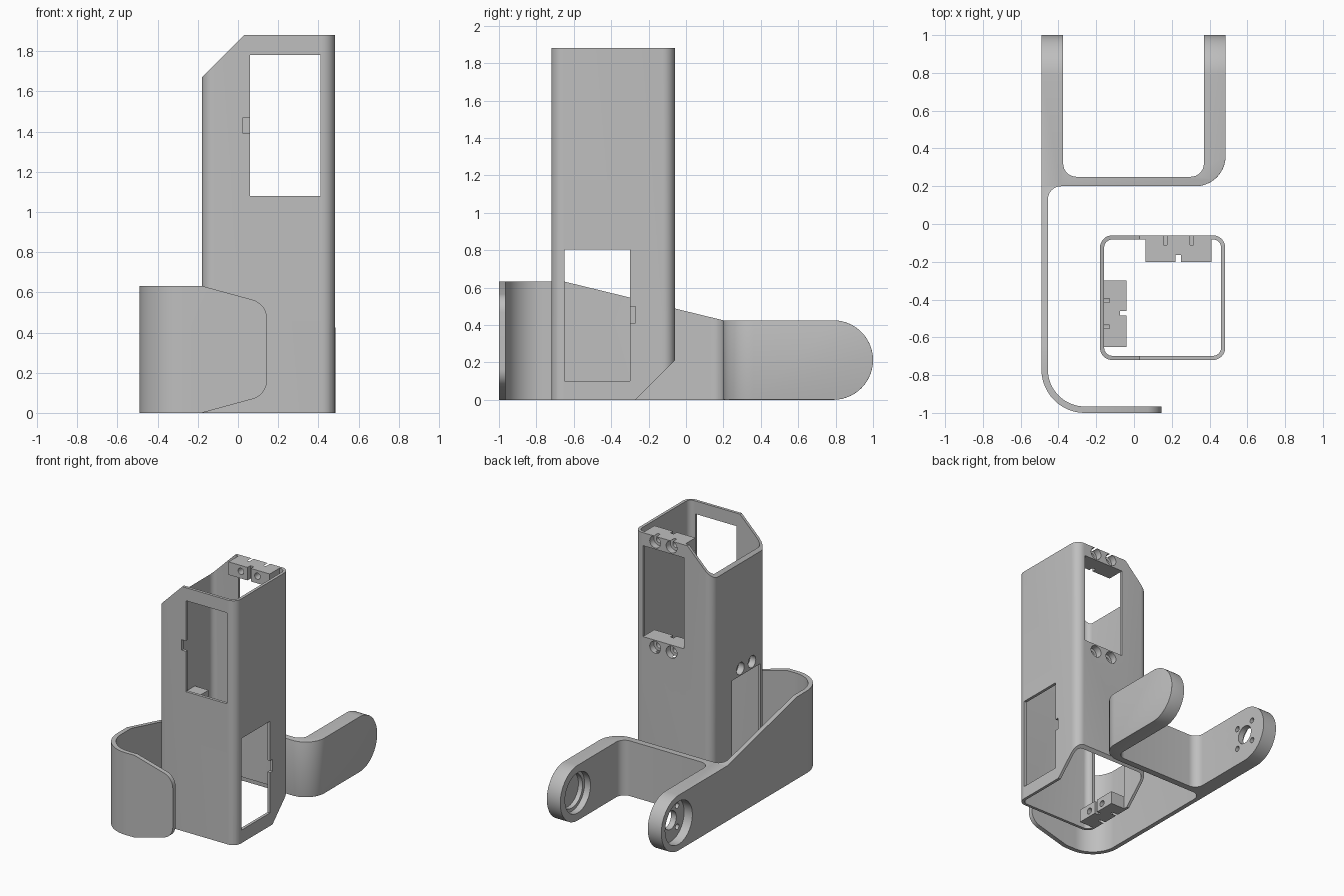
import bpy, bmesh, math
from mathutils import Vector

if "Cube" in bpy.data.objects:
    bpy.data.objects.remove(bpy.data.objects["Cube"])

grey = bpy.data.materials.new("plain_grey")
grey.diffuse_color = (0.52, 0.52, 0.52, 1)
grey.use_nodes = True
grey.node_tree.nodes["Principled BSDF"].inputs["Base Color"].default_value = grey.diffuse_color


def arc(cx, cy, r, a0, a1, n=12):
    return [(cx + r * math.cos(math.radians(a0 + (a1 - a0) * i / n)),
             cy + r * math.sin(math.radians(a0 + (a1 - a0) * i / n))) for i in range(n + 1)]


def circle(cx, cy, r, n=32):
    return arc(cx, cy, r, 0, 360, n)[:-1]


def rect(x0, x1, y0, y1):
    return [(x0, y0), (x1, y0), (x1, y1), (x0, y1)]


def rounded(x0, x1, y0, y1, r):
    return (arc(x0 + r, y0 + r, r, 180, 270, 8) + arc(x1 - r, y0 + r, r, 270, 360, 8)
            + arc(x1 - r, y1 - r, r, 0, 90, 8) + arc(x0 + r, y1 - r, r, 90, 180, 8))


def prism(name, pts, axis, lo, hi):
    """Extrude a 2D outline along an axis: x uses (y,z), y uses (x,z), z uses (x,y)."""
    place = {"x": lambda p, t: (t, p[0], p[1]),
             "y": lambda p, t: (p[0], t, p[1]),
             "z": lambda p, t: (p[0], p[1], t)}[axis]
    bm = bmesh.new()
    face = bm.faces.new([bm.verts.new(place(p, lo)) for p in pts])
    ext = bmesh.ops.extrude_face_region(bm, geom=[face])
    move = Vector(place((0, 0), hi - lo))
    bmesh.ops.translate(bm, vec=move, verts=[v for v in ext["geom"] if isinstance(v, bmesh.types.BMVert)])
    bmesh.ops.recalc_face_normals(bm, faces=bm.faces)
    me = bpy.data.meshes.new(name)
    bm.to_mesh(me)
    bm.free()
    me.materials.append(grey)
    ob = bpy.data.objects.new(name, me)
    bpy.context.collection.objects.link(ob)
    return ob


def combine(ob, op, pts, axis, lo, hi):
    """Apply one boolean with a temporary prism."""
    tool = prism("tool", pts, axis, lo, hi)
    mod = ob.modifiers.new("cut", "BOOLEAN")
    mod.operation, mod.solver, mod.object = op, "EXACT", tool
    bpy.context.view_layer.objects.active = ob
    bpy.ops.object.modifier_apply(modifier=mod.name)
    bpy.data.objects.remove(tool)


def finish(ob):
    bpy.ops.object.select_all(action="DESELECT")
    ob.select_set(True)
    bpy.context.view_layer.objects.active = ob
    bpy.ops.object.shade_smooth_by_angle(angle=math.radians(30))


# Hollow upright post
post = prism("post", rounded(-0.18, 0.483, -0.72, -0.06, 0.065), "z", -0.1, 2.0)
combine(post, "DIFFERENCE", rounded(-0.158, 0.461, -0.698, -0.082, 0.043), "z", -0.2, 2.1)

# Upper window through front and back, lower window through both sides
combine(post, "DIFFERENCE", rect(0.06, 0.41, 1.08, 1.78), "y", -0.9, 0.1)
combine(post, "DIFFERENCE", rect(-0.65, -0.30, 0.10, 0.805), "x", -0.4, 0.7)
# Cable notches beside the windows
combine(post, "DIFFERENCE", rect(0.025, 0.08, 1.39, 1.47), "y", -0.8, -0.6)
combine(post, "DIFFERENCE", rect(-0.32, -0.27, 0.41, 0.50), "x", 0.4, 0.6)

# Screw blocks above and below each window
for z0, z1, zh in ((1.78, 2.0, 1.835), (0.98, 1.08, 1.025)):
    combine(post, "UNION", rect(0.06, 0.41, z0, z1), "y", -0.20, -0.06)
    combine(post, "DIFFERENCE", rect(0.22, 0.25, z0 - 0.05, z1 + 0.05), "y", -0.3, -0.165)
    for x in (0.165, 0.305):
        combine(post, "DIFFERENCE", circle(x, zh, 0.046), "y", -0.11, 0.0)
        combine(post, "DIFFERENCE", circle(x, zh, 0.024), "y", -0.3, -0.1)
for z0, z1, zh in ((-0.1, 0.10, 0.045), (0.805, 0.905, 0.86)):
    combine(post, "UNION", rect(-0.65, -0.30, z0, z1), "x", -0.18, -0.04)
    combine(post, "DIFFERENCE", rect(-0.485, -0.46, z0 - 0.05, z1 + 0.05), "x", -0.075, 0.1)
    for y in (-0.545, -0.405):
        combine(post, "DIFFERENCE", circle(y, zh, 0.046), "x", -0.3, -0.13)
        combine(post, "DIFFERENCE", circle(y, zh, 0.024), "x", -0.14, 0.1)

# Slanted corners at the top and bottom of the post
combine(post, "INTERSECT", [(-1, 0), (1, 0), (1, 1.88), (0.03, 1.88), (-1, 0.85)], "y", -1.5, 1.5)
combine(post, "INTERSECT", [(-1, -0.5), (-0.77, -0.5), (1, 1.27), (1, 2.5), (-1, 2.5)], "x", -1.5, 1.5)
finish(post)

# Bent bracket: front guard, side strap, cross bar and two arms in one outline
plan = ([(0.2, -1), (0.2, -0.966)] + arc(-0.26, -0.77, 0.196, 270, 180, 16)
        + arc(-0.386, 0.13, 0.07, 180, 90, 8) + arc(0.325, 0.36, 0.16, 270, 360, 14)
        + [(0.485, 1.1), (0.37, 1.1)] + arc(0.30, 0.32, 0.07, 0, -90, 8)
        + arc(-0.305, 0.32, 0.07, 270, 180, 8) + [(-0.375, 1.1), (-0.49, 1.1)]
        + arc(-0.26, -0.77, 0.23, 180, 270, 16))
bracket = prism("bracket", plan, "z", -0.1, 1.0)
side = ([(-1.2, 0)] + arc(0.7875, 0.2125, 0.2125, -90, 90, 28)
        + [(0.2, 0.425), (-0.65, 0.632), (-1.2, 0.632)])
combine(bracket, "INTERSECT", side, "x", -1, 1)
# Tapered, rounded end of the front guard
edge = ([(-0.18, -0.1), (-0.18, 0)] + arc(0.045, 0.165, 0.1, -75, 0, 10)
        + arc(0.045, 0.467, 0.1, 0, 75, 10) + [(-0.18, 0.632), (-0.18, 0.8), (0.4, 0.8), (0.4, -0.1)])
combine(bracket, "DIFFERENCE", edge, "y", -1.2, -0.9)

# Soft outer rim on the cross bar and right arm
bm = bmesh.new()
bm.from_mesh(bracket.data)


def on_rim(e):
    m = (e.verts[0].co + e.verts[1].co) / 2
    if len(e.link_faces) != 2 or e.calc_face_angle(0) < 0.9:
        return False
    corner = m.x > 0.325 and m.y < 0.36 and math.hypot(m.x - 0.325, m.y - 0.36) > 0.155
    return m.x > 0.48 or corner or (m.y < 0.203 and m.y > 0.19 and m.x > -0.38)


bmesh.ops.bevel(bm, geom=[e for e in bm.edges if on_rim(e)], offset=0.014, segments=3,
                profile=0.5, affect="EDGES", clamp_overlap=True)
bm.to_mesh(bracket.data)
bm.free()

# Stepped bearing seat inside the right arm
combine(bracket, "DIFFERENCE", circle(0.7875, 0.2125, 0.155, 48), "x", 0.3, 0.42)
combine(bracket, "DIFFERENCE", circle(0.7875, 0.2125, 0.13, 48), "x", 0.3, 0.455)
# Motor seat in the left arm: recess, centre hole and four screw holes
combine(bracket, "DIFFERENCE", circle(0.7875, 0.2125, 0.165, 48), "x", -0.6, -0.42)
combine(bracket, "DIFFERENCE", circle(0.7875, 0.2125, 0.07), "x", -0.6, -0.3)
for k in range(4):
    a = math.radians(45 + 90 * k)
    combine(bracket, "DIFFERENCE", circle(0.7875 + 0.115 * math.cos(a), 0.2125 + 0.115 * math.sin(a), 0.021, 16),
            "x", -0.6, -0.3)
finish(bracket)
